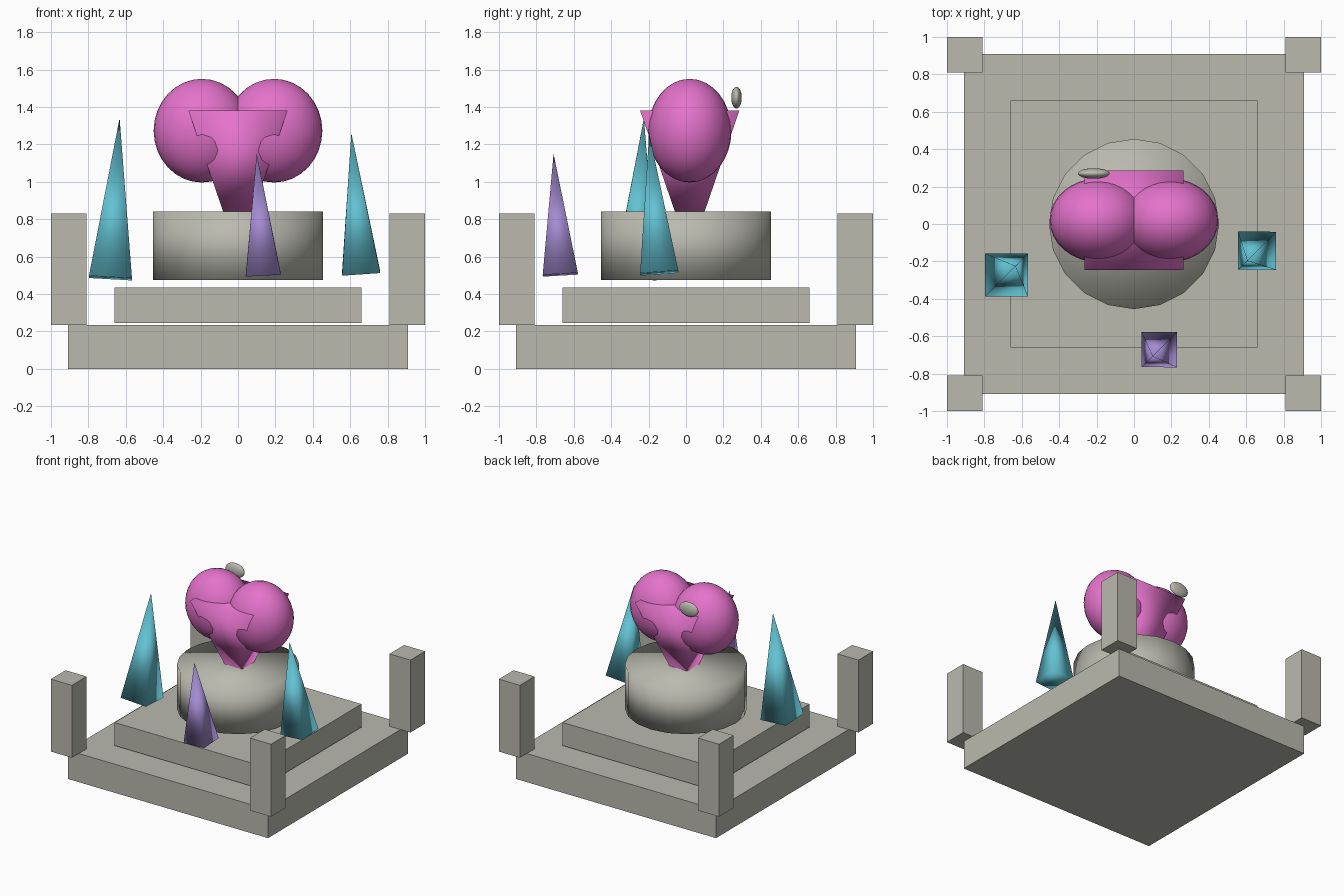
import bpy
import math
from mathutils import Vector

cube = bpy.data.objects.get("Cube")
if cube:
    bpy.data.objects.remove(cube, do_unlink=True)


def material(name, rgb):
    mat = bpy.data.materials.new(name)
    mat.use_nodes = True
    color = (*rgb, 1)
    mat.diffuse_color = color
    mat.node_tree.nodes["Principled BSDF"].inputs["Base Color"].default_value = color
    return mat


stone = material("grey stone", (0.49, 0.49, 0.43))
pink = material("bright pink", (0.78, 0.17, 0.60))
teal = material("teal crystal", (0.125, 0.54, 0.65))
purple = material("purple crystal", (0.37, 0.26, 0.64))


def finish(name, mat, smooth=False):
    obj = bpy.context.object
    obj.name = name
    obj.data.name = name
    obj.data.materials.append(mat)
    if smooth:
        bpy.ops.object.shade_smooth()
    return obj


def box(name, x, y, half, bottom, top):
    bpy.ops.mesh.primitive_cube_add(size=1, location=(x, y, (bottom + top) / 2))
    obj = finish(name, stone)
    obj.scale = (2 * half, 2 * half, top - bottom)


def ellipsoid(name, center, radii, mat):
    bpy.ops.mesh.primitive_uv_sphere_add(segments=32, ring_count=16, location=center)
    finish(name, mat, True).scale = radii


def pyramid(name, base, tip, half, mat):
    # Four-sided cone leaning from its base centre to its tip
    base, tip = Vector(base), Vector(tip)
    axis = tip - base
    bpy.ops.mesh.primitive_cone_add(vertices=4, radius1=half * math.sqrt(2), radius2=0,
                                    depth=axis.length, location=(base + tip) / 2)
    obj = finish(name, mat, True)
    # Turn the square base parallel to the world axes
    turn = Vector((0, 0, 1)).rotation_difference(axis).to_matrix()
    for v in obj.data.vertices:
        x, y, z = v.co
        c = math.sqrt(0.5)
        v.co = turn @ Vector((c * (x - y), c * (x + y), z))


# Stepped plinth and corner posts
box("lower_step", 0, 0, 0.91, 0, 0.235)
box("upper_step", 0, 0, 0.66, 0.245, 0.435)
for side, sx in (("left", 1), ("right", -1)):
    for end, sy in (("front", -1), ("back", 1)):
        box(f"{end}_{side}_post", sx * 0.905, sy * 0.905, 0.095, 0.235, 0.83)

# Round pedestal
bpy.ops.mesh.primitive_cylinder_add(vertices=20, radius=0.455, depth=0.365,
                                    location=(0, 0, 0.6575))
finish("pedestal", stone, True)

# Sculpture: inverted pyramid with two lobes and a small bead
bpy.ops.mesh.primitive_cone_add(vertices=4, radius1=0, radius2=0.265 * math.sqrt(2),
                                depth=0.77, location=(0, 0.02, 0.995))
stem = finish("sculpture_stem", pink, True)
stem.rotation_euler.z = math.pi / 4
for side, sx in (("left", 1), ("right", -1)):
    ellipsoid(f"{side}_lobe", (sx * 0.193, 0.02, 1.273), (0.258, 0.223, 0.277), pink)
ellipsoid("bead", (-0.215, 0.27, 1.45), (0.085, 0.028, 0.058), stone)

# Leaning crystals
pyramid("right_crystal", (-0.682, -0.272, 0.485), (-0.633, -0.225, 1.34), 0.115, teal)
pyramid("left_crystal", (0.658, -0.143, 0.512), (0.606, -0.197, 1.26), 0.102, teal)
pyramid("front_crystal", (0.135, -0.672, 0.503), (0.1, -0.708, 1.15), 0.094, purple)
